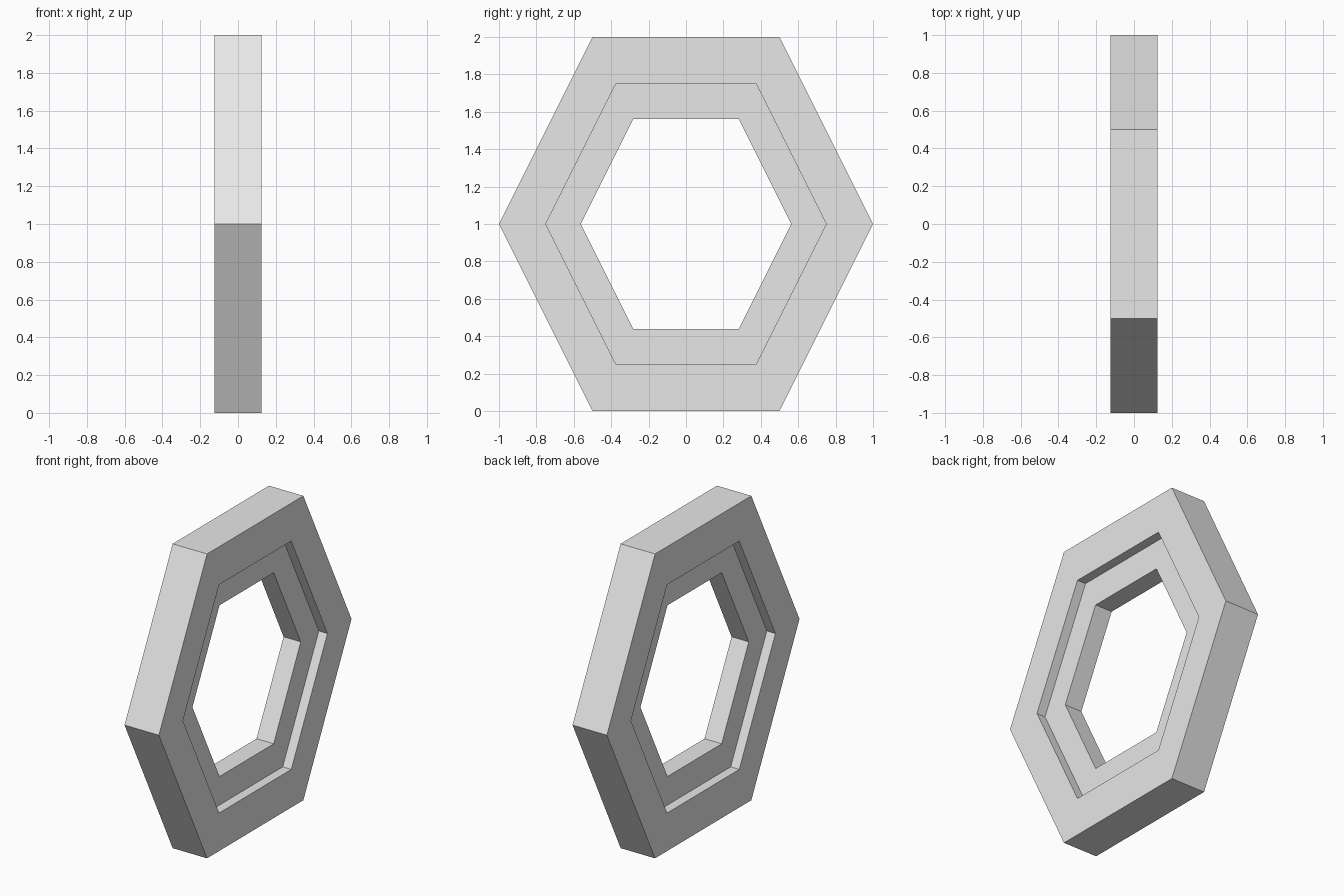
import bpy
import bmesh

cube = bpy.data.objects.get("Cube")
if cube:
    bpy.data.objects.remove(cube, do_unlink=True)

# Light grey material
grey = bpy.data.materials.new("light_grey")
grey.use_nodes = True
colour = (0.8, 0.8, 0.8, 1)
grey.diffuse_color = colour
grey.node_tree.nodes["Principled BSDF"].inputs["Base Color"].default_value = colour

# Hexagon outline (y, z) and the stepped cross-section (scale, x)
hexagon = [(1, 0), (0.5, 1), (-0.5, 1), (-1, 0), (-0.5, -1), (0.5, -1)]
half_section = [(1, 0.125), (0.75, 0.125), (0.75, 0.0625), (0.5625, 0.0625)]
section = half_section + [(s, -x) for s, x in reversed(half_section)]

# Sweep the section around the hexagon
bm = bmesh.new()
rings = [[bm.verts.new((x, y * s, 1 + z * s)) for s, x in section]
         for y, z in hexagon]
for i, ring in enumerate(rings):
    following = rings[(i + 1) % len(rings)]
    for j in range(len(section)):
        k = (j + 1) % len(section)
        bm.faces.new((ring[j], ring[k], following[k], following[j]))
bmesh.ops.recalc_face_normals(bm, faces=bm.faces)

mesh = bpy.data.meshes.new("stepped_hexagon_frame")
bm.to_mesh(mesh)
bm.free()
mesh.materials.append(grey)
frame = bpy.data.objects.new("stepped_hexagon_frame", mesh)
bpy.context.collection.objects.link(frame)
